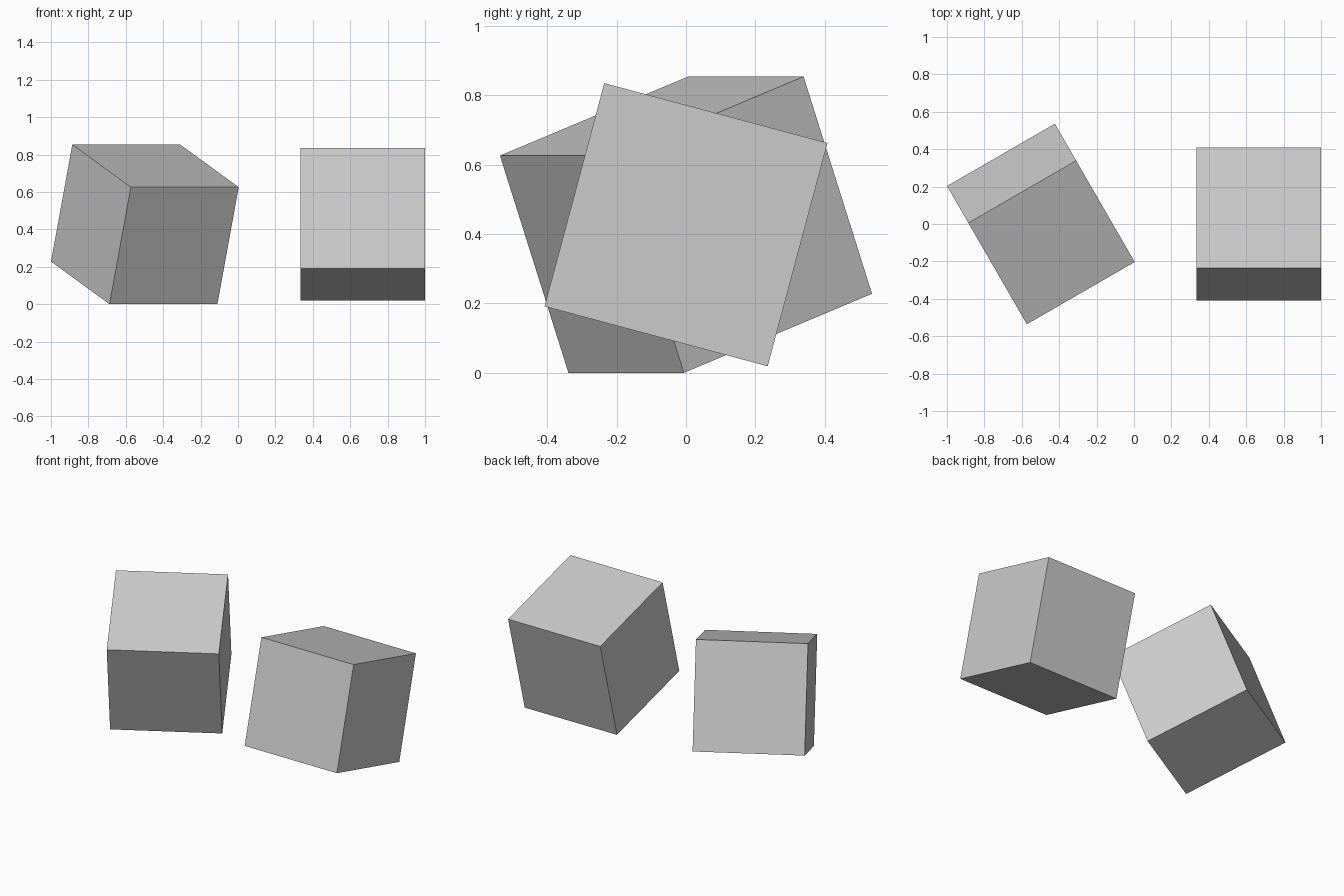
import bpy
from math import radians

if "Cube" in bpy.data.objects:
    bpy.data.objects.remove(bpy.data.objects["Cube"])

SIZE = 0.666
HEIGHT = 0.427  # shared centre height


def cube(name, x, rotation):
    bpy.ops.mesh.primitive_cube_add(
        size=SIZE, location=(x, 0, HEIGHT),
        rotation=[radians(a) for a in rotation])
    bpy.context.object.name = name


# Left cube: tipped back-up by 20 degrees, then turned 30 degrees
cube("left_cube", -0.498, (20, 0, 30))
# Right cube: tipped the other way about x only
cube("right_cube", 0.667, (-15, 0, 0))
